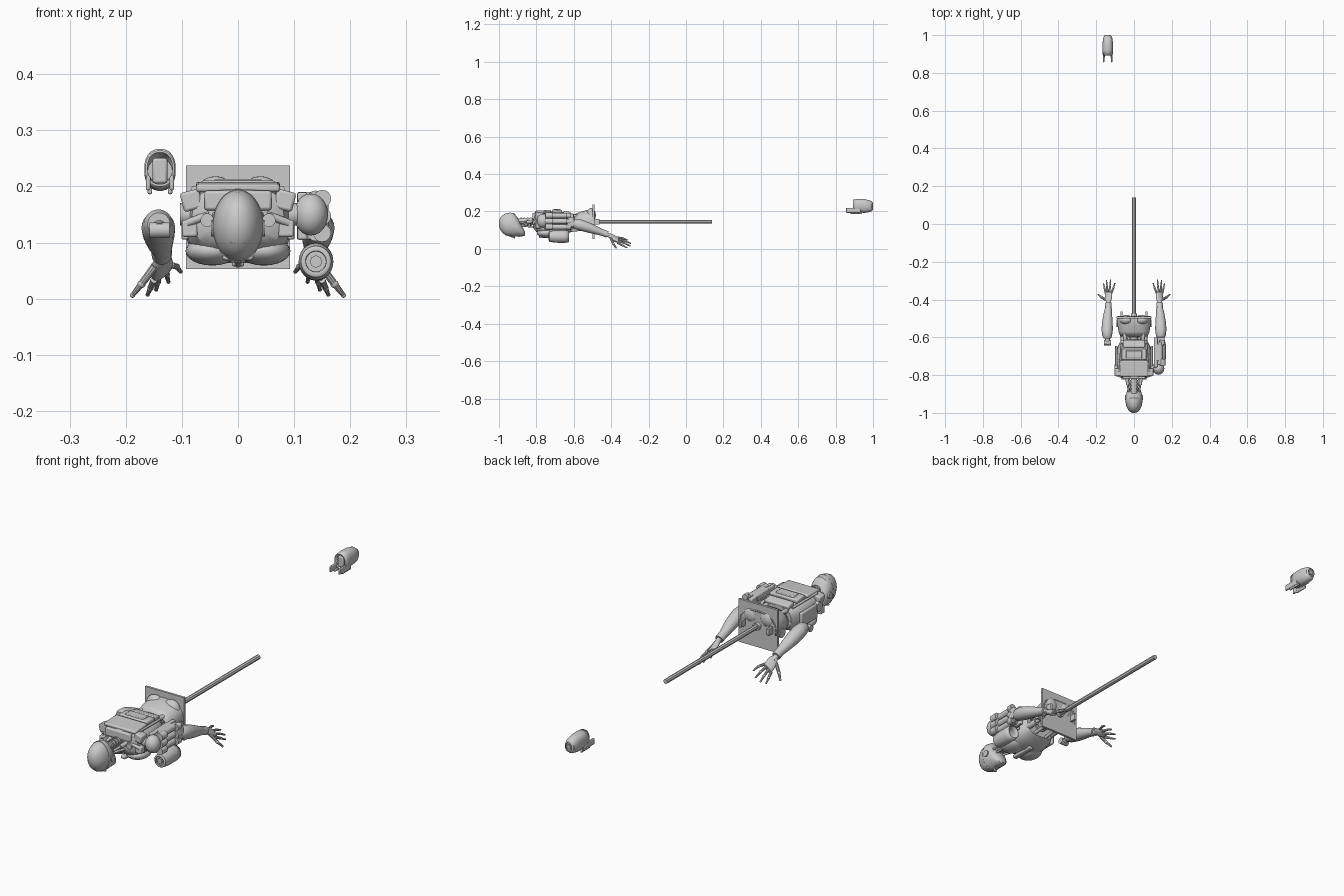
import bpy, bmesh, math
from mathutils import Vector, Matrix


def finish(name, bm):
    bmesh.ops.recalc_face_normals(bm, faces=bm.faces)
    me = bpy.data.meshes.new(name)
    bm.to_mesh(me)
    bm.free()
    ob = bpy.data.objects.new(name, me)
    bpy.context.collection.objects.link(ob)
    return ob


def loft(name, rings, n=28, p=2.0, tilt=0, cap=True, thick=0, a0=0, a1=360):
    """Skin superellipse rings (x, y, z, rx, rz) lying across the y axis."""
    bm = bmesh.new()
    full = a1 - a0 == 360
    loops = []
    for x, y, z, rx, rz in rings:
        row = []
        for i in range(n if full else n + 1):
            t = math.radians(a0 + (a1 - a0) * i / n)
            c, s = math.cos(t), math.sin(t)
            u = math.copysign(abs(c) ** (2 / p), c) * rx
            w = math.copysign(abs(s) ** (2 / p), s) * rz
            ct, st = math.cos(tilt), math.sin(tilt)
            row.append(bm.verts.new((x + u * ct - w * st, y, z + u * st + w * ct)))
        loops.append(row)
    for a, b in zip(loops, loops[1:]):
        for i in range(n):
            j = (i + 1) % len(a)
            bm.faces.new((a[i], a[j], b[j], b[i]))
    if cap and full:
        bm.faces.new(loops[0])
        bm.faces.new(loops[-1])
    ob = finish(name, bm)
    if thick:
        m = ob.modifiers.new("thickness", "SOLIDIFY")
        m.thickness = thick
    return ob


def rod(name, a, b, r, r2=None, n=16):
    a, b = Vector(a), Vector(b)
    d = b - a
    bm = bmesh.new()
    mat = Matrix.Translation((a + b) / 2) @ d.to_track_quat("Z", "Y").to_matrix().to_4x4()
    bmesh.ops.create_cone(bm, cap_ends=True, segments=n, radius1=r,
                          radius2=r if r2 is None else r2, depth=d.length, matrix=mat)
    return finish(name, bm)


def ball(name, c, r, scale=(1, 1, 1)):
    bm = bmesh.new()
    bmesh.ops.create_uvsphere(bm, u_segments=20, v_segments=12, radius=r,
                              matrix=Matrix.Translation(c) @ Matrix.Diagonal((*scale, 1)))
    return finish(name, bm)


def box(name, c, size, bevel=0.004, rx=0, ry=0):
    bm = bmesh.new()
    mat = (Matrix.Translation(c) @ Matrix.Rotation(rx, 4, "X") @ Matrix.Rotation(ry, 4, "Y")
           @ Matrix.Diagonal((*size, 1)))
    bmesh.ops.create_cube(bm, size=1, matrix=mat)
    ob = finish(name, bm)
    if bevel:
        m = ob.modifiers.new("bevel", "BEVEL")
        m.width, m.segments = bevel, 2
    return ob


# Support plate and pole
box("support_plate", (0, -0.495, 0.145), (0.186, 0.010, 0.185), 0)
rod("support_pole", (0, -0.49, 0.145), (0, 0.14, 0.145), 0.010, n=8)
rod("pole_flange", (0, -0.50, 0.145), (0, -0.475, 0.145), 0.016, n=12)

# Head, face down
loft("head", [(0, -1.0, 0.135, 0.006, 0.010), (0, -0.995, 0.135, 0.019, 0.029),
              (0, -0.983, 0.133, 0.031, 0.046), (0, -0.965, 0.131, 0.040, 0.058),
              (0, -0.94, 0.130, 0.045, 0.064), (0, -0.92, 0.128, 0.045, 0.063),
              (0, -0.90, 0.117, 0.042, 0.050), (0, -0.88, 0.098, 0.035, 0.031),
              (0, -0.866, 0.085, 0.022, 0.017), (0, -0.861, 0.082, 0.010, 0.009)], 36)
loft("head_seam", [(0, -0.943, 0.130, 0.0457, 0.0648), (0, -0.940, 0.130, 0.0457, 0.0648)], 36)
rod("nose", (0, -0.938, 0.068), (0, -0.914, 0.062), 0.003, 0.007, 10)
ball("mouth", (0, -0.893, 0.067), 0.012, (1.1, 0.35, 0.3))
for s in (-1, 1):
    ball("eye", (s * 0.018, -0.936, 0.073), 0.009, (1.1, 0.7, 0.6))
    rod("ear_disc", (s * 0.040, -0.918, 0.125), (s * 0.048, -0.918, 0.125), 0.014)
    rod("brow_screw", (s * 0.011, -0.982, 0.102), (s * 0.011, -0.990, 0.102), 0.002, n=8)

# Neck with pistons
rod("neck", (0, -0.91, 0.145), (0, -0.79, 0.15), 0.017)
for i in range(5):
    y = -0.885 + i * 0.017
    rod("neck_ring", (0, y, 0.147), (0, y + 0.008, 0.147), 0.022)
for s in (-1, 1):
    rod("neck_piston", (s * 0.028, -0.89, 0.140), (s * 0.040, -0.79, 0.150), 0.005)
    rod("neck_sleeve", (s * 0.033, -0.85, 0.144), (s * 0.040, -0.79, 0.150), 0.009)
    rod("throat_piston", (s * 0.016, -0.885, 0.125), (s * 0.030, -0.79, 0.115), 0.005)

# Chest and back shells
loft("chest_core", [(0, -0.815, 0.150, 0.055, 0.040), (0, -0.80, 0.145, 0.082, 0.055),
                    (0, -0.76, 0.135, 0.092, 0.066), (0, -0.70, 0.132, 0.094, 0.069),
                    (0, -0.65, 0.134, 0.086, 0.062), (0, -0.615, 0.138, 0.070, 0.048)], 32, 2.8)
box("upper_back_panel", (0, -0.765, 0.199), (0.150, 0.085, 0.014), 0.005, 0.06)
box("middle_back_panel", (0, -0.690, 0.200), (0.135, 0.055, 0.018), 0.005, -0.05)
box("back_hatch", (0, -0.690, 0.207), (0.085, 0.040, 0.012), 0.003)
box("lower_back_panel", (0, -0.635, 0.190), (0.115, 0.040, 0.020), 0.005, -0.2)
box("collar", (0, -0.812, 0.175), (0.12, 0.018, 0.035), 0.005)
box("breastbone", (0, -0.73, 0.064), (0.022, 0.11, 0.014), 0.004)
for s in (-1, 1):
    ball("chest_plate", (s * 0.046, -0.74, 0.085), 0.05, (0.95, 1.15, 0.52))
    box("side_rib_plate", (s * 0.094, -0.70, 0.135), (0.014, 0.11, 0.06), 0.004)
    box("shoulder_bracket", (s * 0.083, -0.785, 0.175), (0.035, 0.04, 0.035), 0.005, 0, s * 0.25)
    box("shoulder_lower_bracket", (s * 0.086, -0.790, 0.125), (0.028, 0.03, 0.03), 0.004)
    rod("front_rib", (s * 0.05, -0.812, 0.150), (s * 0.09, -0.80, 0.135), 0.007)
    rod("chest_socket", (s * 0.055, -0.822, 0.140), (s * 0.055, -0.80, 0.140), 0.012)
    rod("back_tube", (s * 0.078, -0.78, 0.196), (s * 0.066, -0.63, 0.186), 0.005)

# Waist mechanism
for i in range(5):
    y = -0.625 + i * 0.025
    rod("spine_disc", (0, y, 0.145), (0, y + 0.016, 0.145), 0.030)
rod("spine", (0, -0.63, 0.145), (0, -0.49, 0.145), 0.020)
for s in (-1, 1):
    rod("waist_piston", (s * 0.06, -0.64, 0.12), (s * 0.055, -0.50, 0.125), 0.008)
    rod("waist_sleeve", (s * 0.06, -0.64, 0.12), (s * 0.058, -0.57, 0.122), 0.013)
    rod("belly_piston", (s * 0.03, -0.64, 0.095), (s * 0.025, -0.50, 0.11), 0.007)
    rod("back_piston", (s * 0.045, -0.64, 0.175), (s * 0.05, -0.56, 0.175), 0.010)

# Pelvis shell, open below
loft("pelvis_shell", [(0, -0.595, 0.140, 0.073, 0.046), (0, -0.57, 0.140, 0.082, 0.056),
                      (0, -0.535, 0.140, 0.088, 0.066), (0, -0.500, 0.140, 0.090, 0.072),
                      (0, -0.488, 0.140, 0.088, 0.070)], 28, 2.5, thick=0.005, a0=-8, a1=188)
box("hip_crossbar", (0, -0.515, 0.105), (0.15, 0.020, 0.022))
for s in (-1, 1):
    ball("rear_hump", (s * 0.040, -0.508, 0.180), 0.04, (0.95, 0.65, 0.95))
    rod("hip_joint", (s * 0.06, -0.525, 0.125), (s * 0.093, -0.525, 0.125), 0.020)
    box("plate_lug", (s * 0.066, -0.48, 0.145), (0.012, 0.035, 0.03), 0.002)

# Forearms and hands
for s in (-1, 1):
    loft("forearm_shell", [(s * 0.141, -0.605, 0.133, 0.020, 0.020),
                           (s * 0.142, -0.590, 0.132, 0.026, 0.027),
                           (s * 0.142, -0.560, 0.126, 0.030, 0.030),
                           (s * 0.141, -0.520, 0.114, 0.028, 0.028),
                           (s * 0.139, -0.480, 0.100, 0.023, 0.023),
                           (s * 0.136, -0.445, 0.087, 0.018, 0.018),
                           (s * 0.136, -0.435, 0.083, 0.017, 0.017)], 24)
    rod("wrist_cuff", (s * 0.136, -0.445, 0.087), (s * 0.136, -0.42, 0.077), 0.018)
    rod("wrist", (s * 0.136, -0.43, 0.081), (s * 0.136, -0.40, 0.066), 0.011)
    rod("elbow_link", (s * 0.140, -0.635, 0.122), (s * 0.141, -0.58, 0.130), 0.013)
    rod("elbow_pin", (s * 0.122, -0.628, 0.122), (s * 0.158, -0.628, 0.122), 0.014)
    loft("palm", [(s * 0.136, -0.413, 0.072, 0.012, 0.009), (s * 0.136, -0.400, 0.065, 0.020, 0.011),
                  (s * 0.135, -0.375, 0.052, 0.023, 0.010), (s * 0.135, -0.360, 0.046, 0.021, 0.008)],
         20, 2.6, tilt=-s * 0.7)
    fingers = [((0.119, -0.365, 0.060), (0.109, -0.338, 0.057), (0.102, -0.315, 0.048)),
               ((0.130, -0.360, 0.052), (0.127, -0.327, 0.043), (0.124, -0.297, 0.030)),
               ((0.141, -0.360, 0.042), (0.143, -0.327, 0.030), (0.146, -0.299, 0.016)),
               ((0.150, -0.367, 0.033), (0.156, -0.340, 0.019), (0.161, -0.317, 0.007)),
               ((0.148, -0.402, 0.058), (0.172, -0.388, 0.026), (0.188, -0.374, 0.006))]
    for k, pts in enumerate(fingers):
        a, b, c = [Vector((s * x, y, z)) for x, y, z in pts]
        part = "thumb" if k == 4 else "finger"
        r = 0.0075 if k == 4 else 0.006
        rod(part + "_base", a, b, r, r * 0.85, 10)
        ball(part + "_joint", b, r * 0.95)
        rod(part + "_end", b, c, r * 0.8, r * 0.55, 10)
        ball(part + "_tip", c, r * 0.6)

# Exposed upper arm on the +x side
for i, z in enumerate((0.178, 0.147, 0.117)):
    rod("arm_actuator", (0.138, -0.745, z), (0.138, -0.625, z), 0.0145)
    rod("actuator_collar", (0.150, -0.75, z), (0.150, -0.715, z), 0.016)
    rod("actuator_end", (0.150, -0.64, z), (0.150, -0.615, z), 0.014)
    box("actuator_block", (0.120, -0.68, z), (0.030, 0.09, 0.024), 0.003)
box("arm_spine_plate", (0.115, -0.68, 0.147), (0.018, 0.16, 0.085))
box("elbow_bracket", (0.140, -0.615, 0.145), (0.042, 0.035, 0.05))
rod("shoulder_axle", (0.09, -0.765, 0.15), (0.130, -0.765, 0.15), 0.020)
ball("shoulder_cap", (0.130, -0.765, 0.15), 0.034, (0.9, 0.95, 1.1))
# Loose arm shell hanging beneath it
loft("hanging_arm_shell", [(0.139, -0.735, 0.066, 0.020, 0.020), (0.139, -0.730, 0.066, 0.027, 0.028),
                           (0.139, -0.70, 0.066, 0.031, 0.033), (0.139, -0.65, 0.066, 0.031, 0.034),
                           (0.139, -0.625, 0.066, 0.028, 0.030)], 24, cap=False, thick=0.004)
rod("hanging_shell_hub", (0.139, -0.733, 0.066), (0.139, -0.71, 0.066), 0.011, n=8)
rod("hanging_shell_plug", (0.139, -0.72, 0.066), (0.139, -0.70, 0.066), 0.028)

# Shoulder stub on the -x side
rod("bare_shoulder_axle", (-0.085, -0.765, 0.15), (-0.103, -0.765, 0.15), 0.020)

# Detached upper arm cover, far behind the body
cx = -0.139
loft("detached_cover", [(cx, 0.892, 0.232, 0.026, 0.032), (cx, 0.92, 0.231, 0.028, 0.036),
                        (cx, 0.955, 0.229, 0.028, 0.037), (cx, 0.985, 0.228, 0.024, 0.031),
                        (cx, 1.0, 0.228, 0.016, 0.020)], 26, 2.3, cap=False, thick=0.004)
rod("detached_cover_plug", (cx, 0.975, 0.228), (cx, 0.992, 0.228), 0.022)
rod("detached_cover_hub", (cx, 0.98, 0.228), (cx, 0.999, 0.228), 0.010, n=8)
box("detached_cover_core", (cx, 0.93, 0.228), (0.026, 0.07, 0.045))
for s in (-1, 1):
    box("detached_cover_prong", (cx + s * 0.021, 0.895, 0.206), (0.008, 0.078, 0.026), 0.003)
    box("detached_cover_rail", (cx + s * 0.018, 0.91, 0.192), (0.008, 0.06, 0.012), 0.003)

# Smooth curved surfaces, keep hard edges
for ob in bpy.context.scene.objects:
    ob.select_set(True)
    bpy.context.view_layer.objects.active = ob
bpy.ops.object.shade_smooth_by_angle(angle=math.radians(32))
